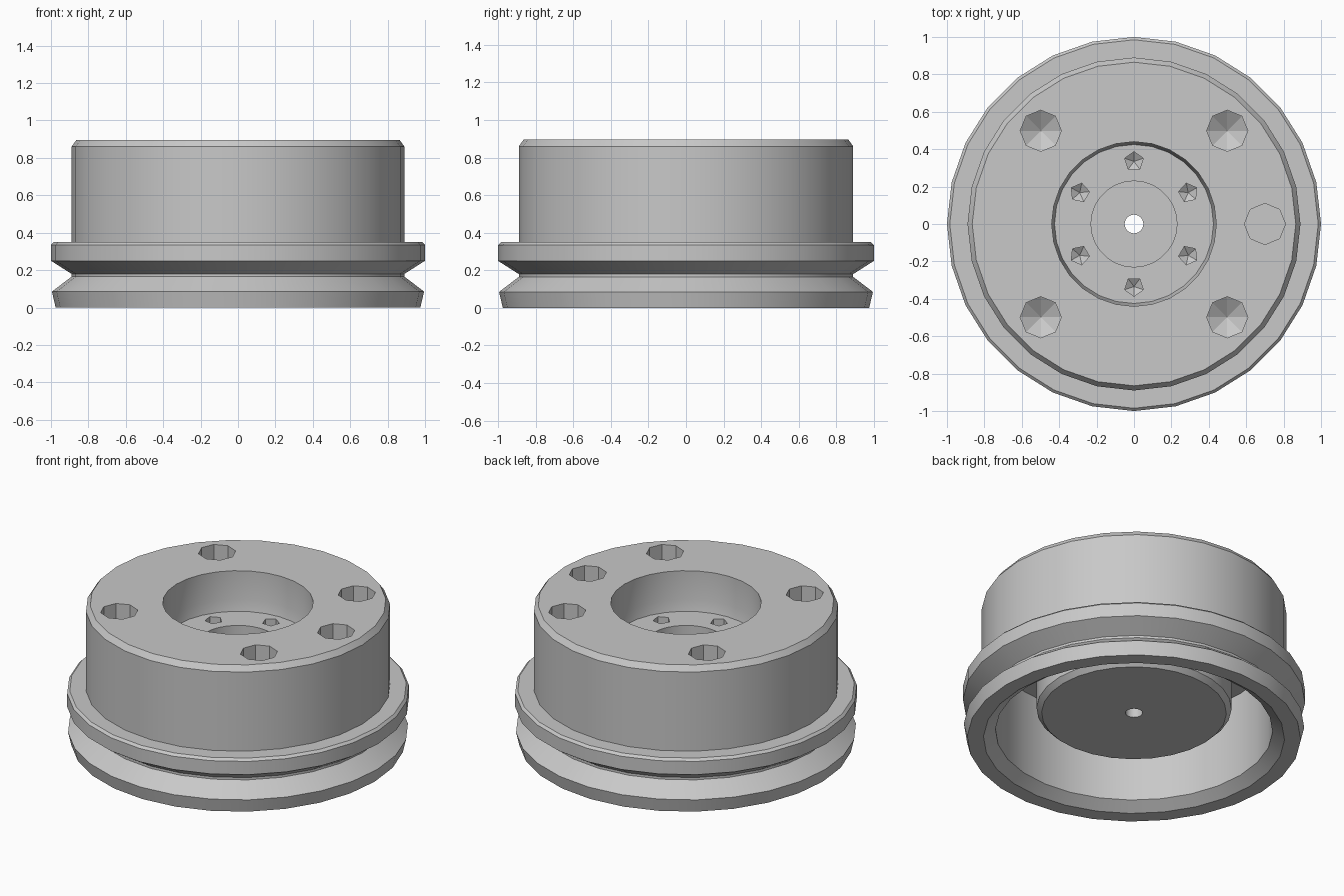
import bpy, bmesh
from math import cos, sin, pi, radians

cube = bpy.data.objects.get("Cube")
if cube:
    bpy.data.objects.remove(cube, do_unlink=True)

metal = bpy.data.materials.new("plain grey metal")
metal.use_nodes = True
grey = (0.58, 0.58, 0.58, 1)
metal.diffuse_color = grey
metal.node_tree.nodes["Principled BSDF"].inputs["Base Color"].default_value = grey


def lathe(name, profile, sides, closed, x=0, y=0, turn=0):
    """Revolve (radius, height) points about a vertical axis at x, y."""
    bm = bmesh.new()
    rings = []
    for r, z in profile:
        if r == 0:
            rings.append([bm.verts.new((x, y, z))] * sides)
        else:
            angles = [turn + 2 * pi * i / sides for i in range(sides)]
            rings.append([bm.verts.new((x + r * cos(a), y + r * sin(a), z)) for a in angles])
    pairs = list(zip(rings, rings[1:]))
    if closed:
        pairs.append((rings[-1], rings[0]))
    for low, high in pairs:
        for i in range(sides):
            j = (i + 1) % sides
            corners = list(dict.fromkeys((low[i], low[j], high[j], high[i])))
            bm.faces.new(corners)
    bmesh.ops.recalc_face_normals(bm, faces=bm.faces)
    mesh = bpy.data.meshes.new(name)
    bm.to_mesh(mesh)
    bm.free()
    mesh.materials.append(metal)
    obj = bpy.data.objects.new(name, mesh)
    bpy.context.collection.objects.link(obj)
    return obj


# Closed wheel section: outer rim and groove, drum, face pocket, bore, hub, cavity
outside = [(0.88, 0), (0.975, 0), (0.995, 0.085), (0.89, 0.165), (0.89, 0.18),
           (1, 0.25), (1, 0.335), (0.985, 0.35), (0.89, 0.35), (0.89, 0.86), (0.865, 0.895)]
pocket = [(0.44, 0.895), (0.44, 0.71), (0.425, 0.64), (0.23, 0.64), (0.23, 0.54),
          (0.05, 0.54), (0.05, 0.17)]
underside = [(0.54, 0.17), (0.57, 0.2), (0.57, 0.6), (0.81, 0.6), (0.81, 0.05)]
wheel = lathe("wheel_body", outside + pocket + underside, 28, True)

# Drills: bolt holes with pointed ends, one flat locating hole, six small pocket holes
cutters = []


def drill(radius, distance, angle, top, depth, point, sides):
    a = radians(angle)
    profile = [(0, top), (radius, top), (radius, top - depth), (0, top - depth - point)]
    cutter = lathe("drill", profile, sides, False, distance * cos(a), distance * sin(a), a)
    cutter.hide_render = True
    cutters.append(cutter)


for angle in (45, 135, 225, 315):
    drill(0.11, 0.705, angle, 1, 0.25, 0.07, 8)
drill(0.11, 0.7, 0, 1, 0.25, 0, 8)
for i in range(6):
    drill(0.052, 0.335, 30 + 60 * i, 0.7, 0.16, 0.03, 5)

bpy.ops.object.select_all(action='DESELECT')
wheel.select_set(True)
bpy.context.view_layer.objects.active = wheel
for cutter in cutters:
    cut = wheel.modifiers.new("hole", 'BOOLEAN')
    cut.operation = 'DIFFERENCE'
    cut.solver = 'EXACT'
    cut.object = cutter
    bpy.ops.object.modifier_apply(modifier=cut.name)
    bpy.data.objects.remove(cutter, do_unlink=True)

bpy.ops.object.shade_smooth_by_angle(angle=radians(25))
